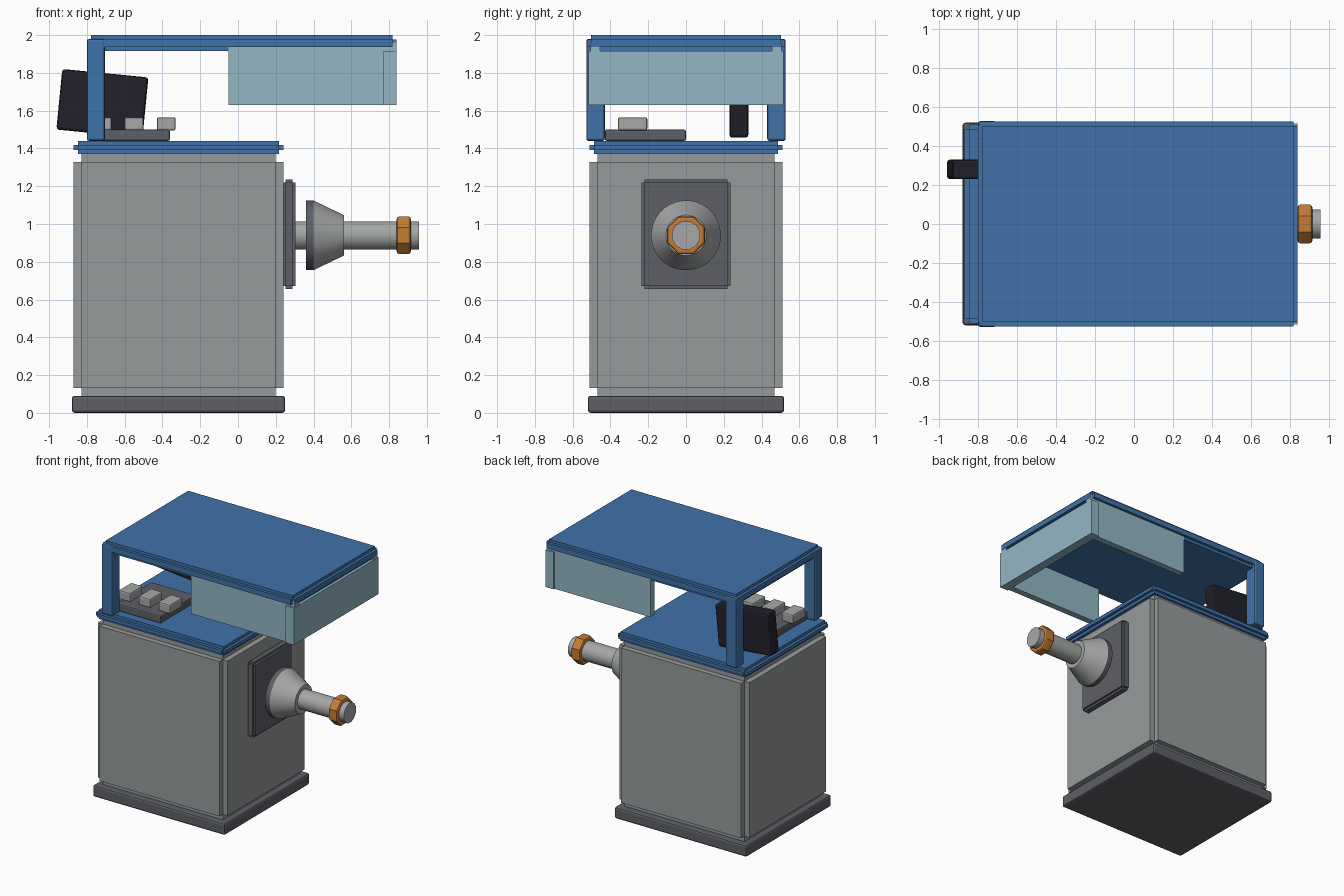
import bpy
import math

old = bpy.data.objects.get("Cube")
if old:
    bpy.data.objects.remove(old, do_unlink=True)


def material(name, r, g, b):
    m = bpy.data.materials.new(name)
    m.use_nodes = True
    m.diffuse_color = (r, g, b, 1)
    m.node_tree.nodes["Principled BSDF"].inputs["Base Color"].default_value = (r, g, b, 1)
    return m


blue = material("blue paint", 0.05, 0.17, 0.40)
grey = material("body grey", 0.31, 0.33, 0.33)
light = material("light metal", 0.38, 0.39, 0.39)
dark = material("dark grey", 0.11, 0.115, 0.135)
black = material("screen black", 0.015, 0.015, 0.024)
glass = material("pale blue glass", 0.29, 0.47, 0.56)
orange = material("orange", 0.55, 0.20, 0.035)


def finish(name, mat, bevel=0, notched=False):
    """Name and colour the active object; bevel its edges round or as square notches."""
    ob = bpy.context.object
    ob.name = name
    ob.data.name = name
    ob.data.materials.append(mat)
    if bevel:
        mod = ob.modifiers.new("edges", "BEVEL")
        mod.width = bevel
        mod.segments = 2
        mod.profile = 0.0 if notched else 0.5
        mod.limit_method = "ANGLE"
        mod.angle_limit = math.radians(60 if notched else 50)
    return ob


def box(name, mat, xs, ys, zs, bevel=0, notched=False):
    spans = (xs, ys, zs)
    bpy.ops.mesh.primitive_cube_add(size=1, location=[sum(s) / 2 for s in spans])
    bpy.context.object.scale = [s[1] - s[0] for s in spans]
    bpy.ops.object.transform_apply(location=False, rotation=False, scale=True)
    return finish(name, mat, bevel, notched)


AXIS_Z = 0.94


def turned(name, mat, x0, x1, r0, r1, sides, bevel=0, smooth=True):
    """Round part lying along x, radius r0 at x0 and r1 at x1."""
    bpy.ops.mesh.primitive_cone_add(vertices=sides, radius1=r0, radius2=r1, depth=x1 - x0)
    ob = bpy.context.object
    ob.rotation_euler = (0, 0, math.pi / sides)
    bpy.ops.object.transform_apply(location=False, rotation=True, scale=False)
    ob.rotation_euler = (0, math.pi / 2, 0)
    ob.location = ((x0 + x1) / 2, 0, AXIS_Z)
    if smooth:
        bpy.ops.object.shade_smooth_by_angle(angle=math.radians(35))
    return finish(name, mat, bevel)


# Cabinet
box("base", dark, (-0.88, 0.25), (-0.52, 0.52), (0, 0.09), 0.015)
box("cabinet_body", grey, (-0.87, 0.24), (-0.51, 0.51), (0.09, 1.37), 0.042, True)
box("counter_top", blue, (-0.87, 0.24), (-0.51, 0.51), (1.37, 1.44), 0.022, True)

# Canopy on two posts
box("canopy_roof", blue, (-0.80, 0.84), (-0.525, 0.525), (1.915, 2.0), 0.022, True)
for side, name in ((1, "left"), (-1, "right")):
    box(name + "_post", blue, (-0.80, -0.705), sorted((side * 0.43, side * 0.528)),
        (1.44, 1.98), 0.012)
    box(name + "_glass", glass, (-0.05, 0.838), sorted((side * 0.455, side * 0.505)),
        (1.63, 1.962))
box("end_glass", glass, (0.77, 0.84), (-0.517, 0.517), (1.63, 1.915))

# Control panel with three keys
box("control_panel", dark, (-0.74, -0.36), (-0.43, 0.0), (1.44, 1.50), 0.01)
for i in range(3):
    x = -0.72 + 0.17 * i
    box(f"key_{i + 1}", light, (x - 0.05, x + 0.05), (-0.36, -0.205), (1.495, 1.565), 0.01)

# Tilted screen
screen = box("screen", black, (-0.947, -0.489), (0.23, 0.33), (1.477, 1.799), 0.015)
screen.rotation_euler.y = math.radians(5.6)

# Nozzle on the side of the cabinet
box("nozzle_plate", dark, (0.235, 0.305), (-0.235, 0.235), (0.655, 1.235), 0.016, True)
turned("nozzle_pipe", light, 0.29, 0.957, 0.077, 0.077, 12)
turned("nozzle_rim", dark, 0.36, 0.40, 0.185, 0.185, 32)
turned("nozzle_cone", light, 0.40, 0.562, 0.185, 0.107, 32)
turned("nozzle_collar", orange, 0.84, 0.915, 0.108, 0.108, 8, 0.014, False)
